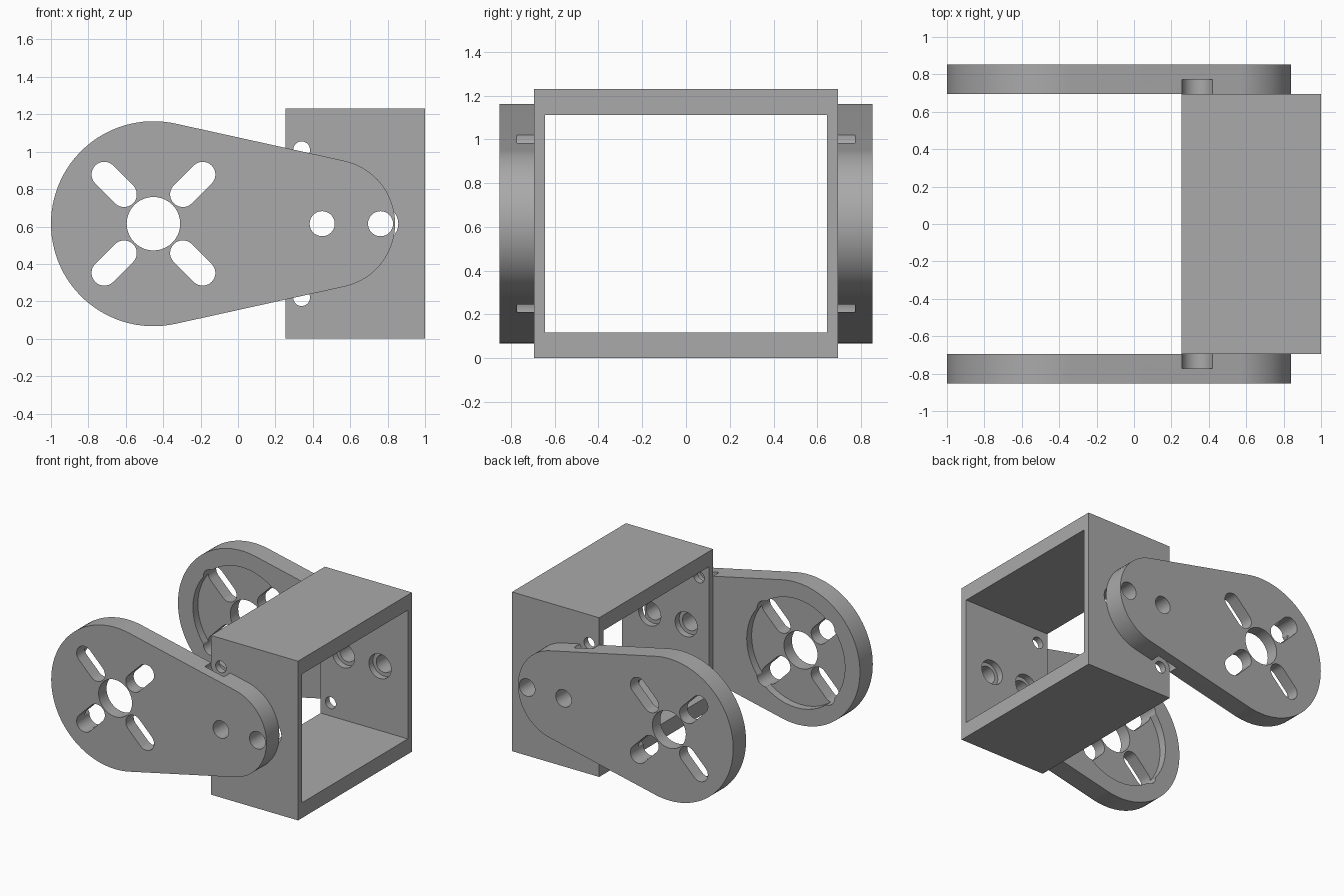
import bpy, bmesh
from math import cos, sin, pi, asin, radians, sqrt

if "Cube" in bpy.data.objects:
    bpy.data.objects.remove(bpy.data.objects["Cube"], do_unlink=True)

grey = bpy.data.materials.new("mid_grey")
grey.use_nodes = True
grey.diffuse_color = (0.40, 0.40, 0.40, 1)
grey.node_tree.nodes["Principled BSDF"].inputs["Base Color"].default_value = (0.40, 0.40, 0.40, 1)

MID_Z = 0.615
HUB_X, HUB_R = -0.452, 0.548
TIP_X, TIP_R = 0.496, 0.344
WALL_IN, WALL_OUT, ARM_OUT = 0.645, 0.695, 0.852


def arc(cx, cz, r, a0, a1, n):
    return [(cx + r * cos(a0 + (a1 - a0) * i / n), cz + r * sin(a0 + (a1 - a0) * i / n))
            for i in range(n + 1)]


def circle(cx, cz, r, n=32):
    return arc(cx, cz, r, 0, 2 * pi, n)[:-1]


def prism(name, profile, y0, y1):
    """Extrude an x-z profile from y0 to y1."""
    bm = bmesh.new()
    face = bm.faces.new([bm.verts.new((x, y0, z)) for x, z in profile])
    new = bmesh.ops.extrude_face_region(bm, geom=[face])["geom"]
    verts = [v for v in new if isinstance(v, bmesh.types.BMVert)]
    bmesh.ops.translate(bm, verts=verts, vec=(0, y1 - y0, 0))
    bmesh.ops.recalc_face_normals(bm, faces=bm.faces)
    mesh = bpy.data.meshes.new(name)
    bm.to_mesh(mesh)
    bm.free()
    mesh.materials.append(grey)
    obj = bpy.data.objects.new(name, mesh)
    bpy.context.collection.objects.link(obj)
    return obj


def rectangle(x0, x1, z0, z1):
    return [(x0, z0), (x1, z0), (x1, z1), (x0, z1)]


def cut(obj, cutters):
    """Subtract the cutters one by one, then remove them."""
    for c in cutters:
        c.hide_render = True
        m = obj.modifiers.new("cut", "BOOLEAN")
        m.operation, m.solver, m.object = "DIFFERENCE", "EXACT", c
    bpy.context.view_layer.update()
    graph = bpy.context.evaluated_depsgraph_get()
    mesh = bpy.data.meshes.new_from_object(obj.evaluated_get(graph))
    obj.modifiers.clear()
    obj.data = mesh
    for c in cutters:
        bpy.data.objects.remove(c, do_unlink=True)


def smooth(obj):
    bpy.ops.object.select_all(action="DESELECT")
    obj.select_set(True)
    bpy.context.view_layer.objects.active = obj
    bpy.ops.object.shade_smooth_by_angle(angle=radians(30))


BOLTS = [(0.45, MID_Z), (0.762, MID_Z)]
PINS = [(0.34, MID_Z + 0.395), (0.34, MID_Z - 0.395)]

# Open rectangular housing with bolt and pin holes through both side walls
housing = prism("housing", rectangle(0.255, 1, 0, 1.23), -WALL_OUT, WALL_OUT)
cutters = [prism("bore", rectangle(0.1, 1.1, 0.118, 1.112), -WALL_IN, WALL_IN)]
cutters += [prism("bolt", circle(x, z, 0.095), -1, 1) for x, z in BOLTS]
cutters += [prism("pin", circle(x, z, 0.045), -1, 1) for x, z in PINS]
cut(housing, cutters)
smooth(housing)

# Tapered arm outline: two arcs joined by tangent lines
t = pi / 2 - asin((HUB_R - TIP_R) / (TIP_X - HUB_X))
outline = arc(TIP_X, MID_Z, TIP_R, -t, t, 32) + arc(HUB_X, MID_Z, HUB_R, t, 2 * pi - t, 56)

for name, side in (("right_arm", -1), ("left_arm", 1)):
    arm = prism(name, outline, side * WALL_OUT, side * ARM_OUT)
    far, near = side * 1.0, side * 0.6
    # Shaft hole and bolt holes
    cutters = [prism("shaft", circle(HUB_X, MID_Z, 0.143, 40), near, far)]
    cutters += [prism("bolt", circle(x, z, 0.067), near, far) for x, z in BOLTS]
    # Four diagonal slots
    for k in range(4):
        a = pi / 4 + k * pi / 2
        ends = [(HUB_X + d * cos(a), MID_Z + d * sin(a)) for d in (0.222, 0.372)]
        slot = arc(*ends[1], 0.068, a - pi / 2, a + pi / 2, 14)
        slot += arc(*ends[0], 0.068, a + pi / 2, a + 3 * pi / 2, 14)
        cutters.append(prism("slot", slot, near, far))
    # Shallow round recess and pin pockets on the inner face
    cutters.append(prism("recess", circle(HUB_X, MID_Z, 0.42, 56), near, side * 0.755))
    cutters += [prism("pocket", circle(x, z, 0.085), near, side * 0.772) for x, z in PINS]
    cut(arm, cutters)
    smooth(arm)
